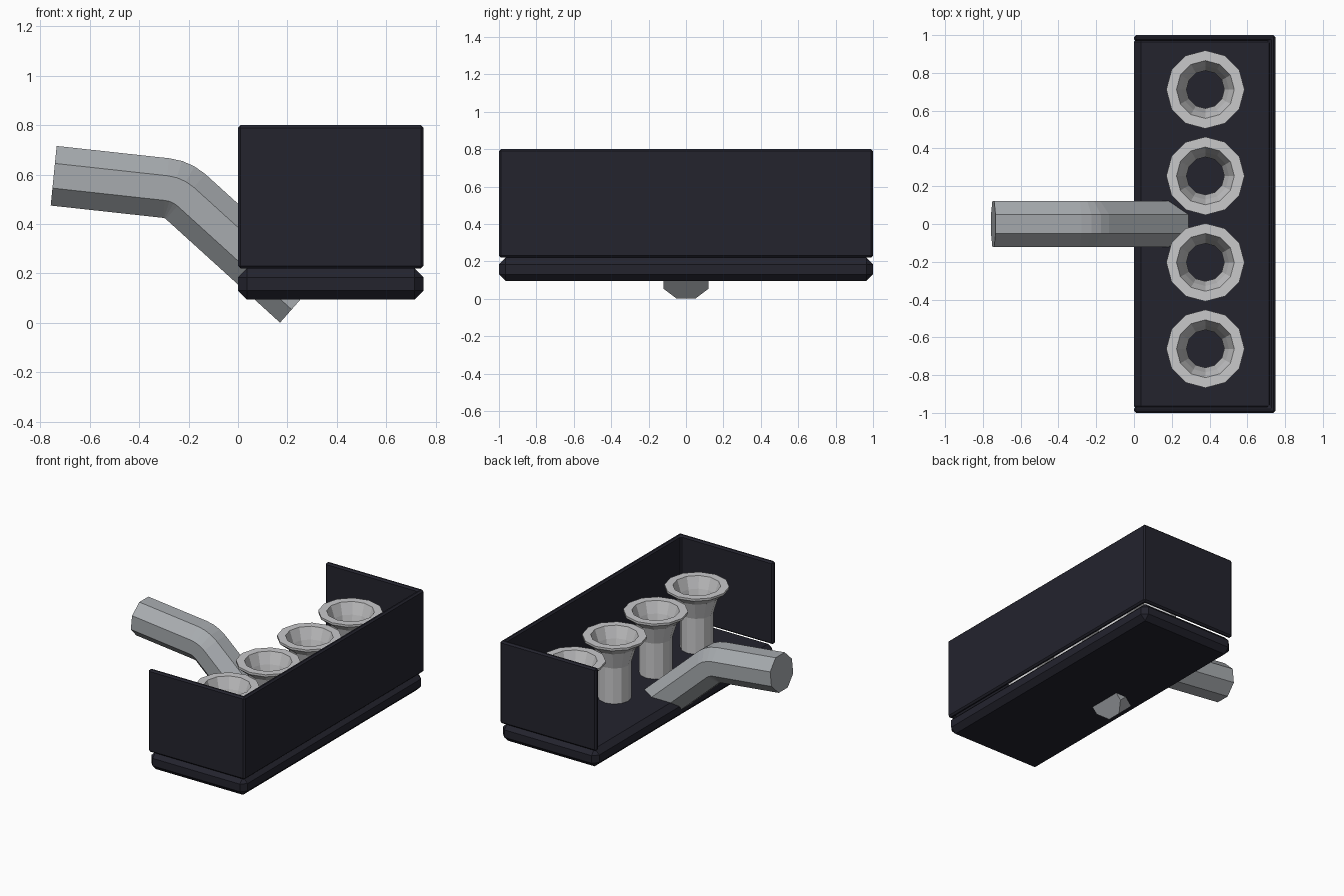
import bpy, bmesh, math

if "Cube" in bpy.data.objects:
    bpy.data.objects.remove(bpy.data.objects["Cube"])


def material(name, rgb):
    m = bpy.data.materials.new(name)
    m.diffuse_color = (*rgb, 1)
    m.use_nodes = True
    m.node_tree.nodes["Principled BSDF"].inputs["Base Color"].default_value = m.diffuse_color
    return m


DARK = material("dark_navy_plastic", (0.017, 0.017, 0.027))
LIGHT = material("light_metal", (0.58, 0.58, 0.59))
STEEL = material("grey_steel", (0.39, 0.41, 0.43))


def finish(name, bm, mat, bevel=0):
    bmesh.ops.recalc_face_normals(bm, faces=bm.faces)
    me = bpy.data.meshes.new(name)
    bm.to_mesh(me)
    bm.free()
    me.materials.append(mat)
    ob = bpy.data.objects.new(name, me)
    bpy.context.collection.objects.link(ob)
    if bevel:
        mod = ob.modifiers.new("bevel", 'BEVEL')
        mod.width = bevel
        mod.segments = 1
    return ob


def prism(name, outline, z0, z1, mat, bevel):
    bm = bmesh.new()
    face = bm.faces.new([bm.verts.new((x, y, z0)) for x, y in outline])
    ext = bmesh.ops.extrude_face_region(bm, geom=[face])["geom"]
    top = [v for v in ext if isinstance(v, bmesh.types.BMVert)]
    bmesh.ops.translate(bm, verts=top, vec=(0, 0, z1 - z0))
    return finish(name, bm, mat, bevel)


def skin(bm, rings, closed=False):
    """Bridge consecutive rings of points; join last to first or cap the ends."""
    loops = [[bm.verts.new(p) for p in ring] for ring in rings]
    n = len(loops[0])
    pairs = list(zip(loops, loops[1:]))
    if closed:
        pairs.append((loops[-1], loops[0]))
    for a, b in pairs:
        for i in range(n):
            j = (i + 1) % n
            bm.faces.new((a[i], a[j], b[j], b[i]))
    if not closed:
        bm.faces.new(loops[0])
        bm.faces.new(loops[-1])


# Base plate with wide chamfers
prism("base_plate", [(0, -1), (0.75, -1), (0.75, 1), (0, 1)], 0.095, 0.22, DARK, 0.036)

# Three-sided wall, open towards -x
T = 0.032
prism("surround_wall",
      [(0, -1), (0.75, -1), (0.75, 1), (0, 1), (0, 1 - T),
       (0.75 - T, 1 - T), (0.75 - T, -1 + T), (0, -1 + T)],
      0.22, 0.80, DARK, 0.011)

# Four flared intake trumpets: outer profile up, inner profile down
PROFILE = [(0.107, 0.215), (0.107, 0.47), (0.14, 0.585), (0.207, 0.64), (0.207, 0.655),
           (0.153, 0.655), (0.125, 0.575), (0.1, 0.47), (0.1, 0.215)]
SIDES = 12
for k in range(4):
    cy = 0.712 - 0.4575 * k
    bm = bmesh.new()
    skin(bm, [[(0.378 + r * math.cos(2 * math.pi * i / SIDES),
                cy + r * math.sin(2 * math.pi * i / SIDES), z) for i in range(SIDES)]
              for r, z in PROFILE], closed=True)
    finish(f"intake_trumpet_{k + 1}", bm, LIGHT)

# Bent octagonal pipe: straight, tight bend about a pivot, straight down through the base
A0, A1 = math.radians(5.7), math.radians(41.4)
PX, PZ = -0.305, 0.405
stations = [(-0.745, 0.595, A0)]
for s in range(4):
    a = A0 + (A1 - A0) * s / 3
    stations.append((PX + 0.141 * math.sin(a), PZ + 0.141 * math.cos(a), a))
stations.append((0.25, 0.092, A1))
R = 0.121 / math.cos(math.pi / 8)
rings = []
for x, z, a in stations:
    ring = []
    for i in range(8):
        t = math.pi / 8 + i * math.pi / 4
        u = R * math.sin(t)
        ring.append((x + u * math.sin(a), R * math.cos(t), z + u * math.cos(a)))
    rings.append(ring)
bm = bmesh.new()
skin(bm, rings)
finish("bent_pipe", bm, STEEL)
